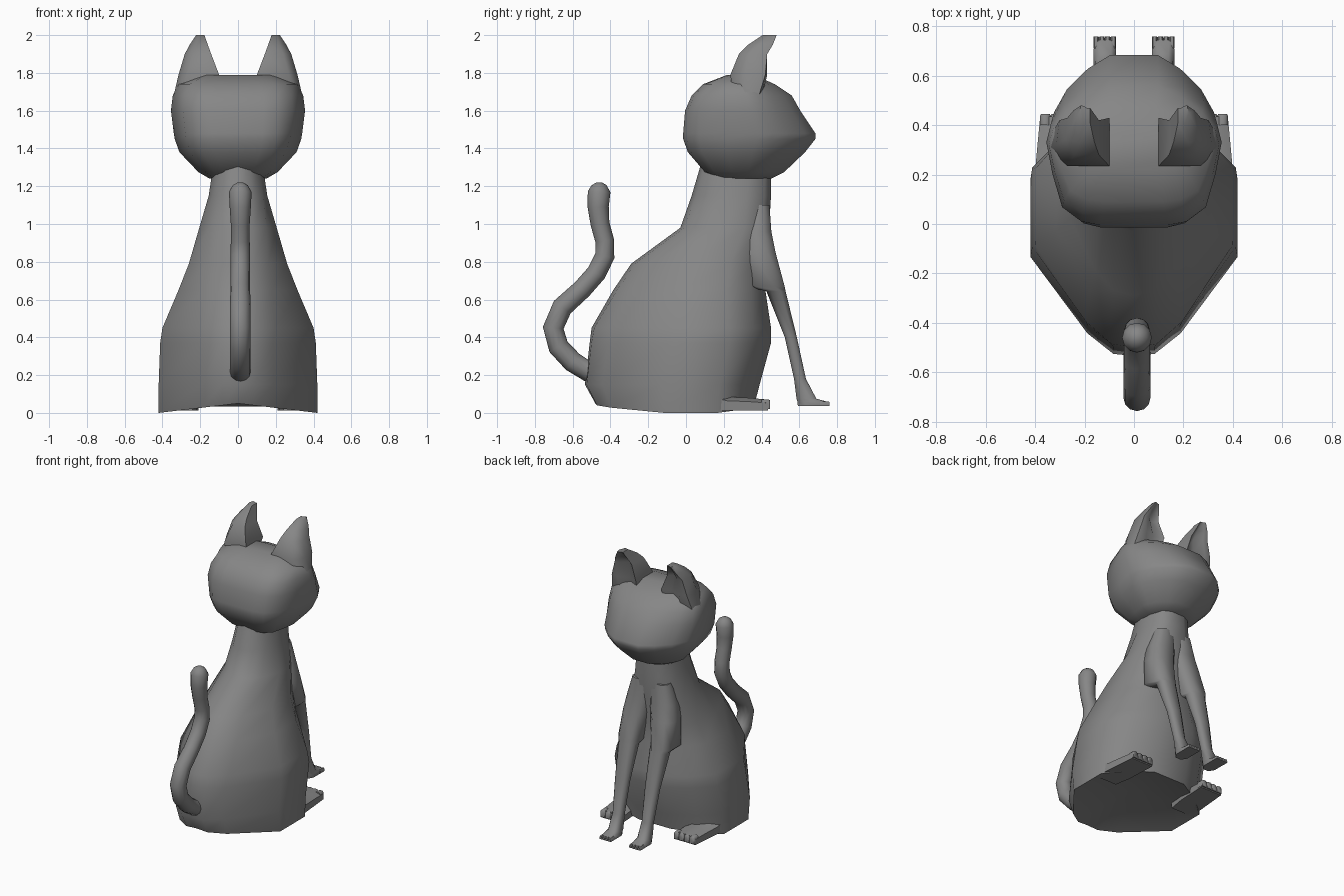
import bpy, bmesh
from math import cos, sin, pi, radians
from mathutils import Vector

if "Cube" in bpy.data.objects:
    bpy.data.objects.remove(bpy.data.objects["Cube"])

grey = bpy.data.materials.new("dark_grey")
grey.diffuse_color = (.24, .24, .24, 1)
grey.use_nodes = True
grey.node_tree.nodes["Principled BSDF"].inputs["Base Color"].default_value = grey.diffuse_color


def loft(name, rings, bottom_centre=None):
    """Skin a list of equal-length point loops and cap both ends."""
    bm = bmesh.new()
    vs = [[bm.verts.new(p) for p in r] for r in rings]
    n = len(vs[0])
    for a, b in zip(vs, vs[1:]):
        for i in range(n):
            j = (i + 1) % n
            bm.faces.new((a[i], a[j], b[j], b[i]))
    if bottom_centre:
        c = bm.verts.new(bottom_centre)
        for i in range(n):
            bm.faces.new((c, vs[0][i], vs[0][(i + 1) % n]))
    else:
        bm.faces.new(vs[0])
    bm.faces.new(vs[-1])
    bmesh.ops.recalc_face_normals(bm, faces=bm.faces)
    me = bpy.data.meshes.new(name)
    bm.to_mesh(me)
    bm.free()
    me.materials.append(grey)
    ob = bpy.data.objects.new(name, me)
    bpy.context.collection.objects.link(ob)
    bpy.context.view_layer.objects.active = ob
    ob.select_set(True)
    return ob


def section(half, z, back, front, hw):
    """Mirror a half outline (u = side, t = back to front) into a full loop."""
    pts = [(u * hw, back + t * (front - back), z) for u, t in half]
    return pts + [(-x, y, z) for x, y, z in reversed(pts) if x > 1e-6]


# body: wedge-shaped haunches blending into a round neck
wedge = [(0, 0), (.2, .01), (.45, .1), (1, .435), (1, .77), (.7, .9), (.3, 1)]
neck = [(0, 0), (.5, .06), (.85, .22), (1, .45), (.97, .7), (.75, .92), (.35, 1)]
levels = [(0, -.48, .36, .42, 0), (.15, -.535, .39, .42, 0), (.37, -.51, .45, .412, 0),
          (.45, -.5, .45, .4, .1), (.65, -.385, .42, .315, .3), (.79, -.29, .42, .26, .4),
          (.98, -.03, .44, .205, .7), (1.15, .03, .45, .155, 1), (1.32, .08, .45, .13, 1)]
rings = []
for z, b, f, hw, k in levels:
    half = [(p[0] + (q[0] - p[0]) * k, p[1] + (q[1] - p[1]) * k) for p, q in zip(wedge, neck)]
    rings.append(section(half, z, b, f, hw))
rings[0] = [(x, y, .05 * (1 - abs(x) / .42)) for x, y, z in rings[0]]
loft("body", rings, (0, 0, .12))

# head: stacked rounded sections with a blunt muzzle
skull = [(.38, 0), (.6, .025), (.82, .12), (.93, .34), (1, .55), (.95, .67), (.8, .8), (.55, .92), (.28, 1)]
head = [(1.24, .18, .45, .15), (1.275, .1, .52, .21), (1.38, .01, .63, .31), (1.45, -.015, .685, .335),
        (1.48, -.015, .685, .34), (1.6, -.005, .605, .355), (1.68, .03, .56, .345),
        (1.74, .09, .47, .315), (1.79, .22, .36, .2)]
loft("head", [section(skull, *h) for h in head])

# tail: S-shaped tube with a rounded tip
path = [(-.45, .23), (-.52, .22), (-.60, .27), (-.675, .35), (-.703, .45), (-.655, .56), (-.55, .655),
        (-.475, .74), (-.43, .83), (-.43, .91), (-.455, 1.0), (-.465, 1.09), (-.46, 1.17), (-.46, 1.205),
        (-.46, 1.22)]
radius = [.055] * 6 + [.052] * 3 + [.05, .05, .056, .06, .04, .015]
rings = []
for i, (y, z) in enumerate(path):
    a, b = path[max(i - 1, 0)], path[min(i + 1, len(path) - 1)]
    t = Vector((0, b[0] - a[0], b[1] - a[1])).normalized()
    nrm = t.cross(Vector((1, 0, 0)))
    rings.append([Vector((.012, y, z)) + radius[i] * (Vector((cos(k * pi / 6), 0, 0)) + sin(k * pi / 6) * nrm)
                  for k in range(12)])
loft("tail", rings)


def toes(name, s, x0, x1, y0, y1, z0, z1):
    """Four small tapered toes side by side."""
    w = (x1 - x0) / 4
    for i in range(4):
        c = x0 + w * (i + .5)

        def loop(y, h, top):
            low = top - .012
            return [(s * (c - h), y, z0), (s * (c + h), y, z0), (s * (c + h), y, low),
                    (s * (c + h * .5), y, top), (s * (c - h * .5), y, top), (s * (c - h), y, low)]
        loft(name, [loop(y0, w * .5, z1), loop(y1 - .006, w * .5, z1 - .002), loop(y1, w * .42, z1 - .005)])


# leg rows: height, back, front, centre x, half width (shoulder merges into the chest)
octagon = [(.5, 0), (1, .25), (1, .75), (.55, 1)]
leg = [(1.1, .32, .442, .07, .07), (.96, .3, .452, .088, .093), (.85, .3, .474, .11, .092),
       (.67, .31, .522, .13, .085), (.645, .425, .527, .125, .066), (.4, .523, .587, .12, .05),
       (.18, .572, .635, .117, .038), (.075, .585, .69, .117, .042),
       (.06, .59, .745, .118, .046), (.037, .592, .745, .118, .046)]
ear = [(1.66, [(.12, .25), (.12, .38), (.17, .35), (.24, .40), (.325, .38), (.345, .31), (.27, .25)]),
       (1.79, [(.10, .235), (.10, .43), (.17, .40), (.25, .43), (.302, .42), (.315, .32), (.27, .235)]),
       (1.9, [(.142, .28), (.142, .42), (.18, .39), (.23, .43), (.27, .43), (.282, .34), (.24, .28)]),
       (1.95, [(.16, .33), (.16, .445), (.185, .425), (.22, .455), (.245, .46), (.255, .39), (.22, .33)]),
       (2.0, [(.178, .41), (.178, .47), (.19, .47), (.205, .478), (.215, .48), (.222, .45), (.205, .405)])]
# hind foot rows: y, inner x, outer x, height
foot = [(.1, .24, .41, .12), (.22, .22, .40, .085), (.33, .215, .39, .08), (.435, .21, .38, .07)]

for s, side in ((1, "right"), (-1, "left")):
    # front leg leaning forward to its paw
    loft("front_leg_" + side, [[(x + s * xc, y, zz) for x, y, zz in section(octagon, z, b, f, hw)]
                               for z, b, f, xc, hw in leg])
    toes("front_toe_" + side, s, .072, .165, .71, .76, .037, .062)

    # flat hind foot
    loft("hind_foot_" + side, [[(s * a, y, .012), (s * b, y, .012), (s * b, y, h * .75),
                                (s * (b - .05), y, h), (s * (a + .04), y, h), (s * a, y, h * .75)]
                               for y, a, b, h in foot])
    toes("hind_toe_" + side, s, .21, .38, .40, .445, .02, .072)

    # forward-hooked ear with a hollow front
    loft("ear_" + side, [[(s * x, y, z) for x, y in r] for z, r in ear])

# smooth shading with crisp creases
bpy.ops.object.shade_smooth_by_angle(angle=radians(58))
